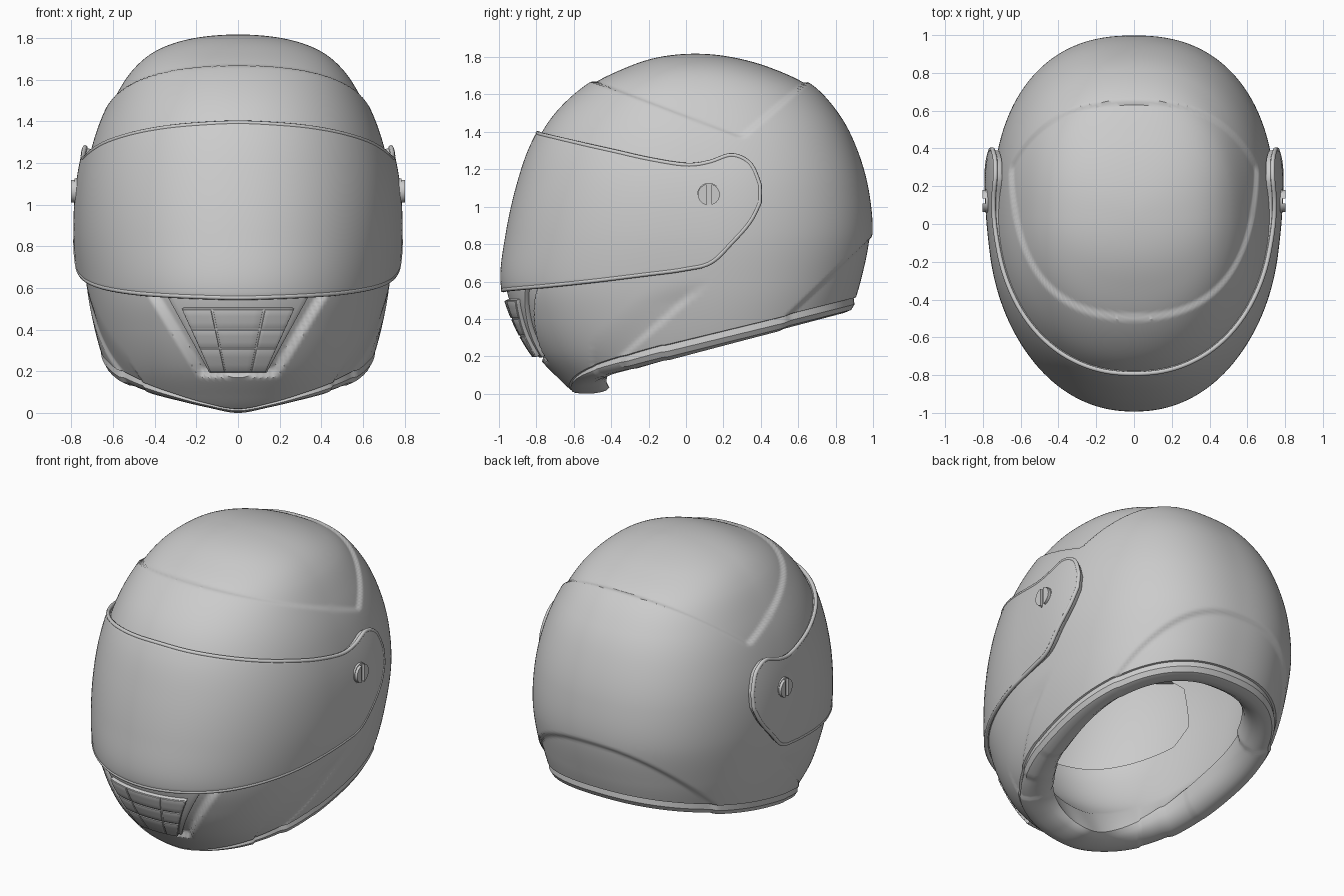
import bpy, bmesh, math
from mathutils import Vector

if "Cube" in bpy.data.objects:
    bpy.data.objects.remove(bpy.data.objects["Cube"])

# Horizontal sections, crown to chin: z, front y, back y, half width
PROF = [(1.834, .05, .05, 0), (1.815, -.15, .25, .22), (1.757, -.33, .46, .395), (1.655, -.53, .67, .52),
        (1.50, -.70, .815, .617), (1.32, -.81, .91, .69), (1.10, -.885, .975, .738), (.85, -.94, .997, .75),
        (.60, -.967, .95, .726), (.40, -.91, .885, .688), (.22, -.81, .81, .635), (.08, -.68, .72, .57),
        (0, -.59, .65, .50), (-.1, -.45, .6, .4)]
PADDED = [(1.815, .25, -.15, -.22)] + PROF + [(-.2, -.3, .55, .3)]
CY = .05


def catmull(pts, t):
    """pts padded by one point at each end"""
    i = max(0, min(int(t), len(pts) - 4))
    f = t - i
    return [.5 * (2 * b + (c - a) * f + (2 * a - 5 * b + 4 * c - d) * f * f + (3 * b - a - 3 * c + d) * f ** 3)
            for a, b, c, d in zip(*pts[i:i + 4])]


def bisect(f, lo, hi):
    for _ in range(30):
        m = (lo + hi) / 2
        lo, hi = (m, hi) if f(m) > 0 else (lo, m)
    return lo


def smooth(v):
    v = max(0, min(1, v))
    return v * v * (3 - 2 * v)


def power(back):
    return 2.35 if back else 2.15      # superellipse exponent, boxier at the back


def base(th, t):
    z, yf, yb, w = catmull(PADDED, t)
    c, s = math.cos(th), math.sin(th)
    r, n = (yb - CY if s > 0 else CY - yf), power(s > 0)
    return Vector((math.copysign(abs(c) ** (2 / n), c) * w, CY + r * math.copysign(abs(s) ** (2 / n), s), z))


def normal(th, t):
    if t < .02:
        return Vector((0, 0, 1))
    e = .01
    n = (base(th + e, t) - base(th - e, t)).cross(base(th, t - e) - base(th, t + e))
    return n.normalized()


def surf(th, t, off=0):
    return base(th, t) + normal(th, t) * off


def t_of(z):
    return bisect(lambda t: catmull(PADDED, t)[0] - z, 0, 13)


def from_side(y, z):
    """side view point -> surface parameters (right half)"""
    t = t_of(z)
    _, yf, yb, w = catmull(PADDED, t)
    u = max(-1, min(1, (y - CY) / (yb - CY if y > CY else CY - yf)))
    return math.asin(math.copysign(abs(u) ** (power(y > CY) / 2), u)), t


def from_front(x, z):
    """front view point -> surface parameters"""
    t = t_of(z)
    a = math.acos((abs(x) / catmull(PADDED, t)[3]) ** (power(False) / 2))
    return (-a if x >= 0 else -math.pi + a), t


def detail(p):
    """sculpted panel steps of the shell"""
    x, y, z = p
    d = min(z - (1.665 - .381 * (y + .5)), .76 * (z - (1.36 + .857 * (y - .3))))
    o = -.016 * smooth(d / .022)                                  # crown panel
    d = (y - .58) * .68 - (z - .46) * .73
    o -= .016 * smooth(d / .022)                                  # rear lower panel
    if y < -.3 and z < .7:
        d = min((.2 + (z - .19) * .61 - abs(x)) * .85, z - .17)
        o -= .032 * smooth(d / .02)                               # chin recess
    if -.5 < y < .2 and z < .68:
        d = (z - .24) * .75 - (y + .28) * .66
        if d > 0:
            o -= .012 * smooth(d / .02) * smooth(1 - d / .2) * smooth((.62 - z) / .15)  # cheek crease
    return o


def make(name, verts, faces):
    me = bpy.data.meshes.new(name)
    me.from_pydata([tuple(v) for v in verts], [], faces)
    bm = bmesh.new()
    bm.from_mesh(me)
    bmesh.ops.recalc_face_normals(bm, faces=bm.faces)
    bm.to_mesh(me)
    bm.free()
    ob = bpy.data.objects.new(name, me)
    bpy.context.collection.objects.link(ob)
    return ob


def finish(ob, angle=35):
    bpy.ops.object.select_all(action='DESELECT')
    ob.select_set(True)
    bpy.context.view_layer.objects.active = ob
    bpy.ops.object.convert(target='MESH')
    bpy.ops.object.shade_smooth_by_angle(angle=math.radians(angle))
    return ob


def patch(name, fn, nu, nv, thick, bevel=0):
    """thick sheet through fn(u, v)"""
    verts = [fn(i / nu, j / nv) for i in range(nu + 1) for j in range(nv + 1)]
    k = nv + 1
    ob = make(name, verts, [(i * k + j, i * k + k + j, i * k + k + j + 1, i * k + j + 1)
                            for i in range(nu) for j in range(nv)])
    m = ob.modifiers.new("thick", 'SOLIDIFY')
    m.thickness, m.offset = thick, 0
    if bevel:
        m = ob.modifiers.new("bevel", 'BEVEL')
        m.width, m.segments, m.limit_method = bevel, 2, 'ANGLE'
        m.angle_limit = math.radians(50)
    return finish(ob)


def prism(name, poly, x0, x1):
    """extrude a y-z polygon along x"""
    n = len(poly)
    verts = [(x, y, z) for x in (x0, x1) for y, z in poly]
    return make(name, verts, [tuple(range(n)), tuple(range(n, 2 * n))] +
                [(i, (i + 1) % n, n + (i + 1) % n, n + i) for i in range(n)])


# Shell: outer skin, rolled neck trim and inner liner in one closed mesh
FRONT_EDGE = [(.05,), (.02,), (.05,), (.097,), (.148,), (.2,), (.262,), (.32,)]   # z every 16 degrees


def edge_gap(th, t):
    """height above the lower shell edge"""
    p, a = base(th, t), math.degrees(math.asin(math.sin(th)))
    return p.z - (catmull(FRONT_EDGE, (a + 90) / 16)[0] if a < -10 else .288 + .24 * p.y)


TRIM = [(.012, .04), (.008, .45), (.025, .8), (.065, 1), (.115, .95), (.16, .6), (.19, .1), (.205, -.6)]
COLS, ROWS, INNER = 260, 140, 36
centre = Vector((0, CY, .95))
LINER = .81
verts, L = [], 0
for i in range(COLS):
    th = 2 * math.pi * (i + .5) / COLS
    tb = bisect(lambda t: edge_gap(th, t), 6, 13)
    col = []
    for j in range(1, ROWS + 1):
        t = tb * j / ROWS
        p = base(th, t)
        col.append(p + normal(th, t) * detail(p))
    e = col[-1]
    drop = .02 + .063 * smooth((math.degrees(math.asin(math.sin(th))) + 85) / 80)
    inward = Vector((-e.x, CY - e.y, 0)).normalized()
    col += [e + inward * a - Vector((0, 0, drop * b)) for a, b in TRIM]
    col += [centre + LINER * (base(th, tb * j / INNER) - centre) for j in range(INNER, 0, -1)]
    L = len(col)
    verts += col
faces = []
top, cap = len(verts), len(verts) + 1
verts += [surf(0, 0, -.016), centre + LINER * (base(0, 0) - centre)]
for i in range(COLS):
    a, b = i * L, (i + 1) % COLS * L
    faces += [(a + j, b + j, b + j + 1, a + j + 1) for j in range(L - 1)]
    faces += [(top, b, a), (cap, a + L - 1, b + L - 1)]
shell = make("helmet_shell", verts, faces)

# Eye port cut through the shell behind the visor
cutter = prism("eye_port_cutter", [(-1.4, 1.33), (-.75, 1.31), (-.35, 1.22), (-.22, 1.1), (-.2, .85),
                                   (-.3, .74), (-.7, .66), (-1.4, .63)], -1.2, 1.2)
cutter.hide_render = True
m = shell.modifiers.new("eye_port", 'BOOLEAN')
m.operation, m.solver, m.object = 'DIFFERENCE', 'EXACT', cutter
finish(shell)
bpy.data.objects.remove(cutter)

# Visor: ruled between upper and lower outlines given in the side view
UP = [(-2, 1.385), (-.767, 1.38), (-.71, 1.366), (-.6, 1.34), (-.4, 1.295), (-.2, 1.25), (0, 1.218), (.12, 1.23),
      (.24, 1.265), (.335, 1.22), (.385, 1.11)]
LOW = [(-2, .557), (-.94, .561), (-.87, .568), (-.735, .58), (-.5, .605), (-.22, .64), (-.02, .667), (.13, .705),
       (.24, .81), (.335, .92), (.385, 1.02)]


def rail(pts):
    q = [from_side(*p) for p in pts]
    first = (2 * q[0][0] - q[1][0], q[1][1])
    return [first] + q + [q[-1]]


up, low = rail(UP), rail(LOW)


def visor_at(u, v, sink):
    s = 2 * u - 1
    a, b = catmull(up, abs(s) * 10), catmull(low, abs(s) * 10)
    th, t = a[0] + (b[0] - a[0]) * v, a[1] + (b[1] - a[1]) * v
    p = surf(th, t, .025 + .025 * smooth((base(th, t).y + .15) / .5) - sink)
    if s < 0:
        p.x = -p.x
    return p


patch("visor", lambda u, v: visor_at(u, v, .0225), 144, 32, .045, .006)

# Raised bead following the visor edge
loop = [visor_at(i / 144, 0, .008) for i in range(145)] + [visor_at(1, j / 4, .008) for j in range(1, 4)]
loop += [visor_at(1 - i / 144, 1, .008) for i in range(145)] + [visor_at(0, 1 - j / 4, .008) for j in range(1, 4)]
cu = bpy.data.curves.new("visor_rim", 'CURVE')
cu.dimensions, cu.bevel_depth, cu.bevel_resolution = '3D', .012, 2
sp = cu.splines.new('POLY')
sp.points.add(len(loop) - 1)
for pt, p in zip(sp.points, loop):
    pt.co = (*p, 1)
sp.use_cyclic_u = True
rim = bpy.data.objects.new("visor_rim", cu)
bpy.context.collection.objects.link(rim)
finish(rim, 60)


# Chin vent: backing plate and a grid of grille cells
def vent(u, v, off, lo, hi, w0, w1):
    return surf(*from_front((2 * u - 1) * (w0 + (w1 - w0) * v), lo + (hi - lo) * v), off)


patch("chin_vent_plate", lambda u, v: vent(u, v, -.018, .19, .57, .14, .35), 24, 16, .03, .006)
patch("chin_vent_grille", lambda u, v: vent(u, v, -.004, .205, .505, .13, .265), 18, 12, .045, .004)
us, vs = [0, .27, .73, 1], [0, .38, .68, 1]
for r in range(3):
    for c in range(3):
        u0, u1, v0, v1 = us[c] + .01, us[c + 1] - .01, vs[r] + .012, vs[r + 1] - .012
        patch(f"grille_cell_{r}_{c}", lambda u, v: vent(u0 + (u1 - u0) * u, v0 + (v1 - v0) * v, .018,
                                                        .205, .505, .13, .265), 6, 3, .012, .003)

# Visor pivot screws: washer plus two half heads with a slot between
for side, sx in (("right", 1), ("left", -1)):
    def disc(name, r, a0, a1, n, shift, x0, x1):
        poly = []
        for k in range(n):
            a = math.radians(a0 + (a1 - a0) * k / (n - 1))
            poly.append((.122 + shift + r * math.cos(a), 1.065 + r * math.sin(a)))
        finish(prism(f"{name}_{side}", poly, sx * x0, sx * x1))
    disc("pivot_washer", .062, 0, 352, 45, 0, .72, .785)
    disc("screw_half_rear", .056, -78, 78, 20, .002, .77, .802)
    disc("screw_half_front", .056, 102, 258, 20, -.002, .77, .802)
